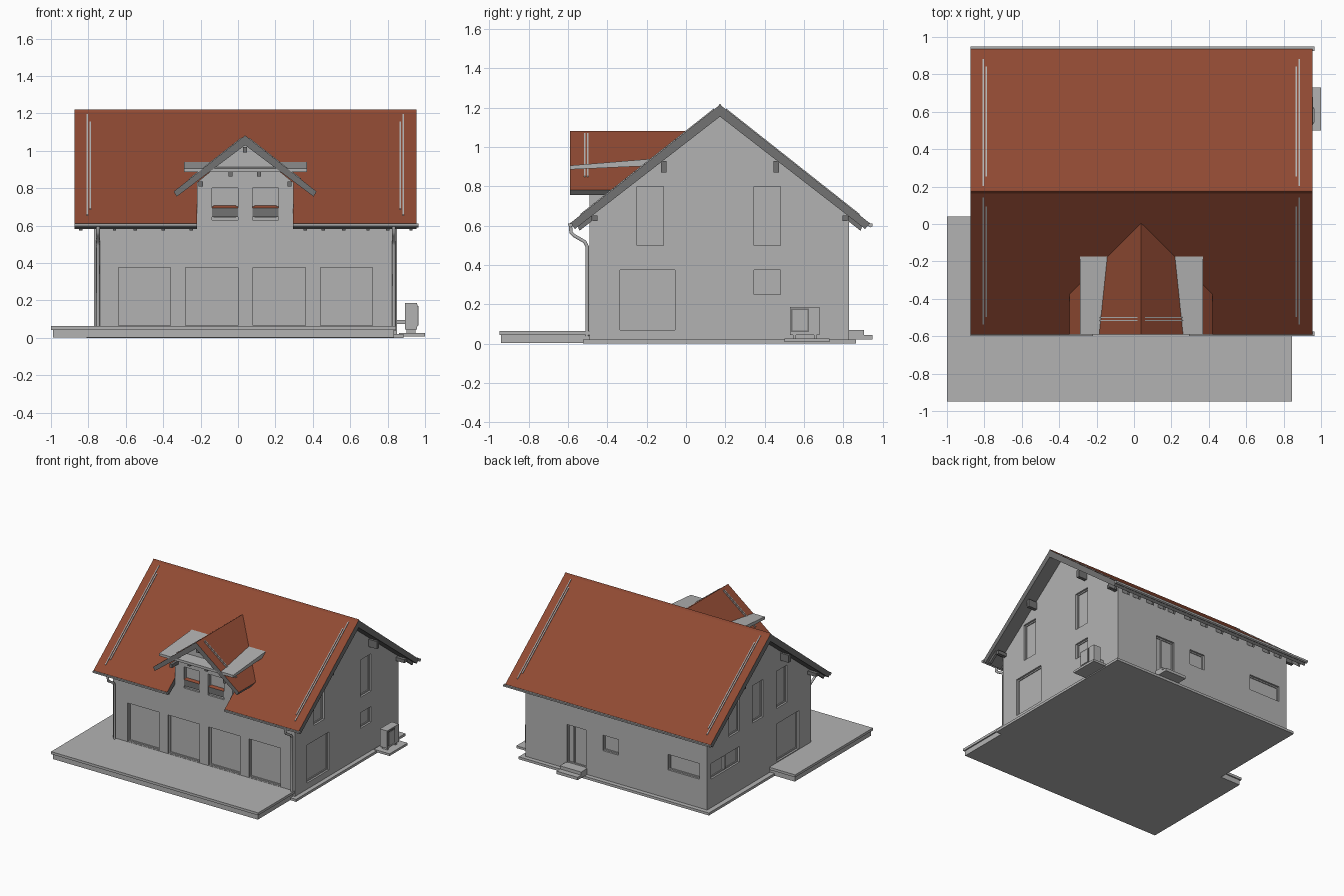
import bpy, bmesh
from mathutils import Vector

if "Cube" in bpy.data.objects:
    bpy.data.objects.remove(bpy.data.objects["Cube"])


def material(name, rgb):
    m = bpy.data.materials.new(name)
    m.diffuse_color = (*rgb, 1)
    m.use_nodes = True
    m.node_tree.nodes["Principled BSDF"].inputs["Base Color"].default_value = m.diffuse_color
    return m


GREY = material("light_grey_render", (0.45, 0.45, 0.45))
TRIM = material("dark_grey_trim", (0.17, 0.17, 0.17))
TILE = material("red_brown_tile", (0.28, 0.068, 0.033))

# Main dimensions
X0, X1, Y0, Y1 = -0.77, 0.85, -0.49, 0.83      # outer walls
RIDGE_Y, DORMER_X = 0.173, 0.038               # ridge positions


def add_prism(bm, profile, axis, a, b):
    """Extrude a 2D profile along an axis from a to b."""
    def place(p, t):
        return {"x": (t, p[0], p[1]), "y": (p[0], t, p[1]), "z": (p[0], p[1], t)}[axis]
    lo = [bm.verts.new(place(p, a)) for p in profile]
    hi = [bm.verts.new(place(p, b)) for p in profile]
    n = len(profile)
    bm.faces.new(lo)
    bm.faces.new(hi[::-1])
    for i in range(n):
        j = (i + 1) % n
        bm.faces.new((lo[i], hi[i], hi[j], lo[j]))


def add_box(bm, x0, x1, y0, y1, z0, z1):
    add_prism(bm, [(x0, y0), (x1, y0), (x1, y1), (x0, y1)], "z", z0, z1)


def finish(name, bm, *mats, tiled=False):
    bmesh.ops.recalc_face_normals(bm, faces=bm.faces)
    if tiled:                                   # upward faces carry the tiles
        for f in bm.faces:
            f.material_index = 1 if f.normal.z > 0.3 else 0
    me = bpy.data.meshes.new(name)
    bm.to_mesh(me)
    bm.free()
    for m in mats:
        me.materials.append(m)
    ob = bpy.data.objects.new(name, me)
    bpy.context.collection.objects.link(ob)
    return ob


def prisms(name, items, *mats, tiled=False):
    bm = bmesh.new()
    for it in items:
        add_prism(bm, *it)
    return finish(name, bm, *mats, tiled=tiled)


def boxes(name, items, mat):
    bm = bmesh.new()
    for it in items:
        add_box(bm, *it)
    return finish(name, bm, mat)


def cut(ob, cutter):
    mod = ob.modifiers.new("cut", "BOOLEAN")
    mod.operation, mod.solver, mod.object = "DIFFERENCE", "EXACT", cutter
    cutter.hide_render = True
    cutter.display_type = "WIRE"


def gable(c, top, half, eave, in_half, in_eave, in_top):
    return [(c, top), (c - half, eave), (c - in_half, in_eave), (c, in_top),
            (c + in_half, in_eave), (c + half, eave)]


# Walls of house and dormer
walls = prisms("house_walls", [([(Y0, 0), (Y1, 0), (Y1, 0.65), (RIDGE_Y, 1.17), (Y0, 0.65)],
                                "x", X0, X1)], GREY)
dormer = prisms("dormer_walls", [([(-0.22, 0.6), (0.296, 0.6), (0.296, 0.83), (DORMER_X, 1.04),
                                   (-0.22, 0.83)], "y", Y0, 0.0)], GREY)

# Window and door recesses: side, start, end, bottom, top
openings = [("front", -0.64 + 0.36 * i, -0.36 + 0.36 * i, 0.065, 0.375) for i in range(4)]
openings += [("front", -0.14, 0.0, 0.63, 0.8), ("front", 0.077, 0.217, 0.63, 0.8)]
openings += [("right", -0.335, -0.055, 0.07, 0.375), ("right", 0.345, 0.48, 0.25, 0.375),
             ("right", -0.25, -0.115, 0.5, 0.8), ("right", 0.345, 0.48, 0.5, 0.8)]
openings += [("left", -0.335, -0.055, 0.07, 0.375), ("left", 0.42, 0.78, 0.25, 0.375)]
openings += [("left", c - 0.068, c + 0.068, 0.5, 0.8) for c in (-0.12, 0.185, 0.485)]
openings += [("back", 0.31, 0.48, 0.065, 0.375), ("back", 0.02, 0.16, 0.25, 0.375),
             ("back", -0.7, -0.42, 0.25, 0.375)]
D = 0.022


def opening_box(side, a, b, z0, z1, inner=D, outer=-0.03):
    """Box lying between two depths behind the wall surface."""
    if side == "front":
        return (a, b, Y0 + outer, Y0 + inner, z0, z1)
    if side == "back":
        return (a, b, Y1 - inner, Y1 - outer, z0, z1)
    if side == "left":
        return (X0 + outer, X0 + inner, a, b, z0, z1)
    return (X1 - inner, X1 - outer, a, b, z0, z1)


window_cutter = boxes("window_cutter", [opening_box(*o) for o in openings], GREY)
cut(walls, window_cutter)
cut(dormer, window_cutter)

# Slim window frames, mullion and door panel inside the recesses
frames = []
for s, a, b, z0, z1 in openings:
    t = 0.01
    for r in ((a, a + t, z0, z1), (b - t, b, z0, z1),
              (a + t, b - t, z0, z0 + t), (a + t, b - t, z1 - t, z1)):
        frames.append(opening_box(s, *r, D, D - 0.007))
frames.append(opening_box("left", 0.592, 0.608, 0.26, 0.365, D, 0.005))
frames.append(opening_box("back", 0.42, 0.43, 0.075, 0.365, D, 0.012))
boxes("window_frames", frames, GREY)

# Main roof, notched in front of the dormer
roof = prisms("main_roof", [(gable(RIDGE_Y, 1.215, 0.763, 0.612, 0.738, 0.583, 1.155),
                             "x", -0.875, 0.955)], TRIM, TILE, tiled=True)
notch = boxes("roof_notch_cutter", [(-0.218, 0.294, -0.8, -0.485, 0.4, 0.8)], TRIM)
cut(roof, notch)
prisms("ridge_cap", [([(RIDGE_Y - 0.012, 1.204), (RIDGE_Y + 0.012, 1.204), (RIDGE_Y, 1.222)],
                      "x", -0.875, 0.955)], TRIM, TILE, tiled=True)

# Dormer roof and the sloping slab that passes through it
prisms("dormer_roof", [(gable(DORMER_X, 1.082, 0.382, 0.782, 0.366, 0.755, 1.03),
                        "y", -0.59, 0.01)], TRIM, TILE, tiled=True)
prisms("dormer_slab", [([(-0.59, 0.886), (-0.59, 0.906), (-0.175, 0.94), (-0.175, 0.905)],
                        "x", -0.29, 0.37)], GREY)

# Thin metal strips along the verges of both roofs
strips = []
for x, start, end in ((-0.805, 0.03, 0.71), (-0.789, 0.08, 0.67), (0.868, 0.08, 0.67), (0.884, 0.03, 0.71)):
    for s in (-1, 1):
        pts = [(RIDGE_Y + s * d, 1.215 - 0.79 * d + h)
               for d, h in ((start, 0), (end, 0), (end, 0.006), (start, 0.006))]
        strips.append((pts, "x", x - 0.004, x + 0.004))
for y in (-0.515, -0.5):
    for s in (-1, 1):
        pts = [(DORMER_X + s * d, 1.082 - 0.785 * d + h)
               for d, h in ((0.02, 0), (0.3, 0), (0.3, 0.005), (0.02, 0.005))]
        strips.append((pts, "y", y - 0.003, y + 0.003))
prisms("roof_strips", strips, GREY)

# Purlins under the verges, and under the dormer roof
purlins = []
for s in (-1, 1):
    for d, z, h in ((0.286, 0.9, 0.03), (0.635, 0.637, 0.014)):
        y = RIDGE_Y + s * d
        purlins.append((-0.845, 0.925, y - 0.013, y + 0.013, z - h, z + h))
for dx, z, h in ((-0.237, 0.822, 0.014), (0.237, 0.822, 0.014), (0, 1.005, 0.014),
                 (-0.078, 0.874, 0.012), (0.075, 0.874, 0.012)):
    x = DORMER_X + dx
    purlins.append((x - 0.011, x + 0.011, -0.57, -0.45, z - h, z + h))
boxes("purlins", purlins, TRIM)

# Rafter tails under the eaves
front_x = (-0.84, -0.66, -0.55, -0.4, -0.25, 0.36, 0.455, 0.565, 0.695, 0.8, 0.925)
tails = []
for s, xs in ((-1, front_x), (1, front_x + (-0.1, 0.05, 0.2))):
    pts = [(RIDGE_Y + s * d, z) for d, z in ((0.725, 0.6), (0.65, 0.66), (0.65, 0.625), (0.715, 0.574))]
    tails += [(pts, "x", x - 0.009, x + 0.009) for x in xs]
prisms("rafter_tails", tails, TRIM)

# Gutters (the front one is broken by the dormer)
channel = [(-0.012, 0.008), (-0.01, -0.006), (0, -0.012), (0.01, -0.006), (0.012, 0.008)]
gutters = []
for y, a, b in ((-0.588, -0.875, -0.218), (-0.588, 0.294, 0.965), (0.938, -0.875, 0.965)):
    gutters.append(([(y + p, 0.603 + q) for p, q in channel], "x", a, b))
prisms("gutters", gutters, GREY)


def pipe(name, points, radius):
    cu = bpy.data.curves.new(name, "CURVE")
    cu.dimensions, cu.bevel_depth, cu.bevel_resolution, cu.use_fill_caps = "3D", radius, 1, True
    sp = cu.splines.new("POLY")
    sp.points.add(len(points) - 1)
    for p, co in zip(sp.points, points):
        p.co = (*co, 1)
    cu.materials.append(GREY)
    bpy.context.collection.objects.link(bpy.data.objects.new(name, cu))


# Downpipes at the front corners
for side, x in (("left", -0.748), ("right", 0.833)):
    pipe("downpipe_" + side, [(x, -0.588, 0.6), (x, -0.585, 0.565), (x, -0.57, 0.55),
                              (x, -0.515, 0.518), (x, -0.503, 0.495), (x, -0.503, 0.04)], 0.01)

# Apron round the house, L-shaped terrace and back door steps
boxes("apron", [(-0.81, 0.885, -0.525, 0.865, 0.0, 0.02)], GREY)


def terrace_outline(i):
    return [(-1 + i, -0.95 + i), (0.845 - i, -0.95 + i), (0.845 - i, -0.48), (-0.76, -0.48),
            (-0.76, 0.04 - i), (-1 + i, 0.04 - i)]


prisms("terrace", [(terrace_outline(0.01), "z", 0.002, 0.045),
                   (terrace_outline(0), "z", 0.043, 0.063)], GREY)
boxes("door_steps", [(0.3, 0.49, 0.82, 0.95, 0.02, 0.043),
                     (0.3, 0.49, 0.82, 0.905, 0.043, 0.068)], GREY)

# Outdoor heating unit on its pad
boxes("unit_pad", [(0.86, 1.0, 0.5, 0.73, 0.008, 0.026)], GREY)
boxes("heating_unit", [(0.893, 0.957, 0.53, 0.68, 0.045, 0.187),
                       (0.9, 0.95, 0.545, 0.56, 0.026, 0.045),
                       (0.9, 0.95, 0.65, 0.665, 0.026, 0.045),
                       (0.84, 0.893, 0.64, 0.665, 0.075, 0.095)], GREY)
boxes("unit_fan_frame", [(0.957, 0.961, 0.535, 0.625, 0.06, 0.178)], TRIM)
boxes("unit_fan_panel", [(0.96, 0.964, 0.542, 0.618, 0.067, 0.171)], GREY)
